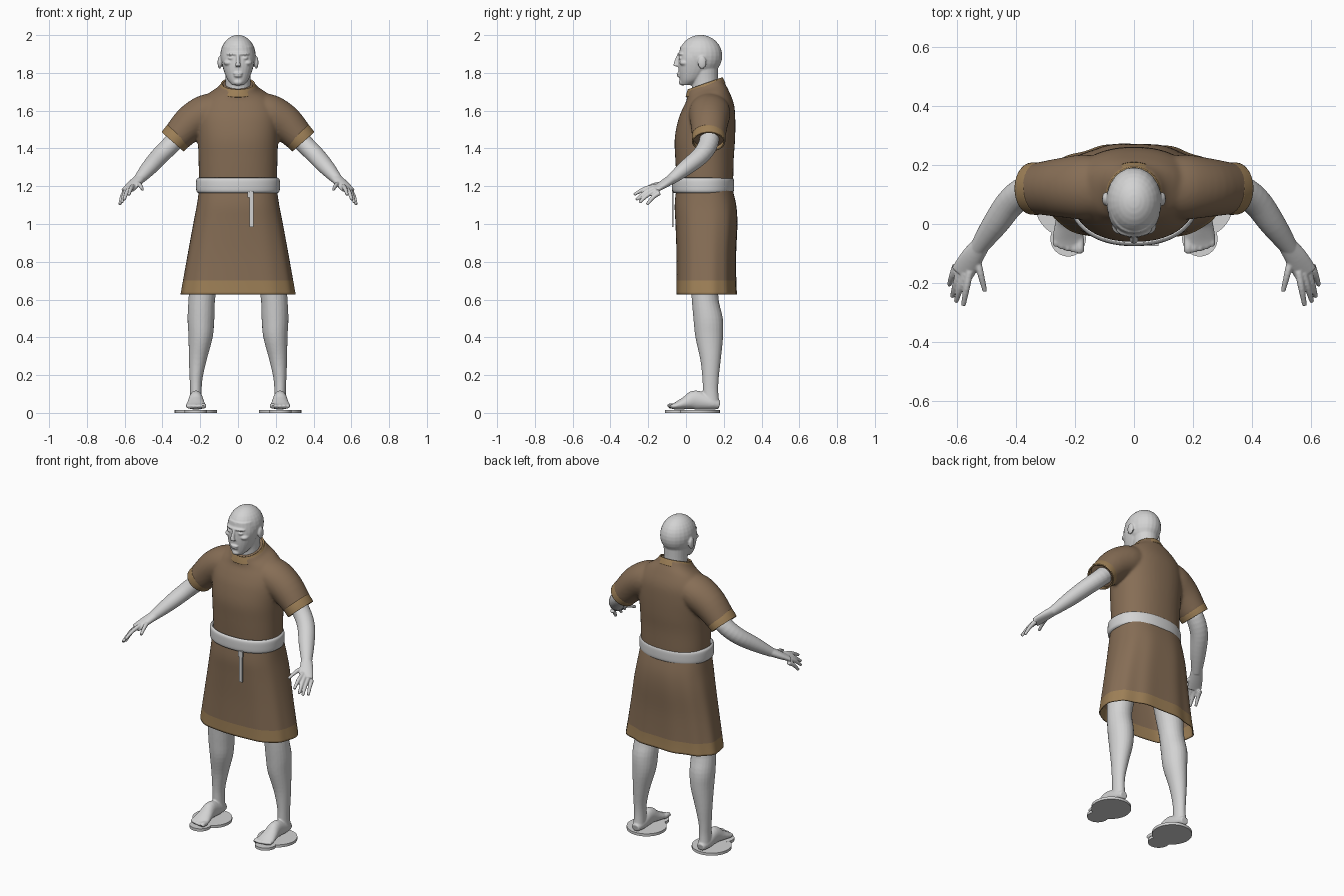
import bpy, bmesh, math
from mathutils import Vector, Matrix

if "Cube" in bpy.data.objects:
    bpy.data.objects.remove(bpy.data.objects["Cube"], do_unlink=True)


def material(name, rgb):
    m = bpy.data.materials.new(name)
    m.use_nodes = True
    m.diffuse_color = (*rgb, 1)
    bsdf = m.node_tree.nodes["Principled BSDF"]
    bsdf.inputs["Base Color"].default_value = (*rgb, 1)
    bsdf.inputs["Roughness"].default_value = 0.8
    return m


GREY = material("plain grey", (0.65, 0.65, 0.65))
BROWN = material("brown cloth", (0.24, 0.155, 0.092))
TAN = material("tan trim", (0.34, 0.215, 0.095))


def smooth_path(stations, steps):
    """Catmull-Rom through stations of x, y, z, two radii and an optional tilt."""
    p = [tuple(s) + (0,) * (6 - len(s)) for s in stations]
    out = []
    for i in range(len(p) - 1):
        a, b, c, d = p[max(i - 1, 0)], p[i], p[i + 1], p[min(i + 2, len(p) - 1)]
        for k in range(steps):
            t = k / steps
            out.append([0.5 * (2 * q + (r - o) * t + (2 * o - 5 * q + 4 * r - s) * t * t
                               + (3 * q - o - 3 * r + s) * t ** 3)
                        for o, q, r, s in zip(a, b, c, d)])
    return out + [list(p[-1])]


def loft(bm, stations, n=24, steps=4, power=2, caps=True, upright=False, fold=None):
    path = smooth_path(stations, steps)
    rings = []
    for i, (x, y, z, rx, ry, tilt) in enumerate(path):
        u, v = Vector((1, 0, 0)), Vector((0, 1, tilt))
        if not upright:
            t = Vector(path[min(i + 1, len(path) - 1)][:3]) - Vector(path[max(i - 1, 0)][:3])
            t.normalize()
            u = Vector((0, 0, 1)).cross(t).normalized()
            v = t.cross(u)
        ring = []
        for k in range(n):
            a = 2 * math.pi * k / n
            c, s = math.cos(a), math.sin(a)
            f = fold(a, i / (len(path) - 1)) if fold else 1
            ring.append(bm.verts.new(Vector((x, y, z))
                        + u * rx * f * math.copysign(abs(c) ** (2 / power), c)
                        + v * ry * f * math.copysign(abs(s) ** (2 / power), s)))
        rings.append(ring)
    for lo, hi in zip(rings, rings[1:]):
        for k in range(n):
            bm.faces.new((lo[k], lo[(k + 1) % n], hi[(k + 1) % n], hi[k]))
    if caps:
        bm.faces.new(rings[0][::-1])
        bm.faces.new(rings[-1])


def ball(bm, centre, size):
    bmesh.ops.create_uvsphere(bm, u_segments=24, v_segments=16, radius=1,
                              matrix=Matrix.Translation(centre) @ Matrix.Diagonal((*size, 1)))


def finish(name, bm, mats, voxel=0, relax=4, mirror=False, solid=0, rule=None):
    bmesh.ops.recalc_face_normals(bm, faces=bm.faces)
    for f in bm.faces:
        f.smooth = len(f.verts) == 4 or len(f.verts) == 3
        if rule:
            f.material_index = rule(f.calc_center_median())
    mesh = bpy.data.meshes.new(name)
    bm.to_mesh(mesh)
    bm.free()
    for m in mats:
        mesh.materials.append(m)
    ob = bpy.data.objects.new(name, mesh)
    bpy.context.collection.objects.link(ob)
    if voxel:
        r = ob.modifiers.new("blend", 'REMESH')
        r.mode, r.voxel_size, r.use_smooth_shade = 'VOXEL', voxel, True
        s = ob.modifiers.new("relax", 'SMOOTH')
        s.factor, s.iterations = 0.5, relax
    if solid:
        s = ob.modifiers.new("thickness", 'SOLIDIFY')
        s.thickness, s.offset = solid, -1
    if mirror:
        ob.modifiers.new("mirror", 'MIRROR')
    return ob


# Head: skull, face, neck and features blended together
bm = bmesh.new()
loft(bm, [(0, .105, 1.66, .07, .072), (0, .1, 1.75, .066, .07), (0, .095, 1.83, .07, .075)], upright=True)
ball(bm, (0, .077, 1.89), (.094, .115, .111))
loft(bm, [(0, .0, 1.735, .03, .026), (0, .025, 1.765, .056, .058), (0, .045, 1.82, .078, .085),
          (0, .055, 1.88, .089, .094), (0, .065, 1.94, .08, .095)], upright=True, power=2.2)
loft(bm, [(0, -.036, 1.895, .009, .01), (0, -.05, 1.86, .01, .012), (0, -.055, 1.835, .017, .013)], steps=3)
ball(bm, (0, -.018, 1.9), (.062, .027, .011))
ball(bm, (0, -.038, 1.797), (.026, .012, .006))
ball(bm, (0, -.036, 1.784), (.022, .012, .007))
ball(bm, (0, -.018, 1.75), (.026, .02, .017))
for s in (-1, 1):
    ball(bm, (s * .05, -.005, 1.853), (.026, .03, .016))
    ball(bm, (s * .036, -.028, 1.878), (.017, .012, .008))
    ball(bm, (s * .097, .085, 1.855), (.011, .023, .034))
finish("head", bm, [GREY], voxel=.0045, relax=3)

# Arm with palm, four fingers and thumb
bm = bmesh.new()
loft(bm, [(.27, .125, 1.51, .052, .052), (.345, .12, 1.43, .052, .05), (.41, .08, 1.365, .05, .047),
          (.47, .0, 1.298, .044, .041), (.53, -.085, 1.23, .029, .026)])
loft(bm, [(.515, -.065, 1.245, .03, .026), (.55, -.115, 1.213, .038, .022), (.583, -.168, 1.18, .04, .015)])
fingers = [((.557, -.16, 1.2), (.578, -.276, 1.155)), ((.574, -.165, 1.19), (.603, -.264, 1.128)),
           ((.59, -.157, 1.178), (.616, -.247, 1.113)), ((.603, -.14, 1.165), (.626, -.207, 1.102)),
           ((.535, -.105, 1.215), (.505, -.228, 1.182))]
for base, tip in fingers:
    a, b = Vector(base), Vector(tip)
    mid = a.lerp(b, .5) + Vector((0, 0, .009))
    loft(bm, [(*a, .013, .013), (*mid, .0115, .0115), (*b, .008, .008)], n=12)
finish("arms", bm, [GREY], voxel=.004, relax=3, mirror=True)

# Leg, foot and toes
bm = bmesh.new()
loft(bm, [(.13, .1, 1.0, .09, .09), (.165, .1, .8, .085, .085), (.19, .1, .62, .071, .071),
          (.196, .117, .5, .071, .078), (.198, .123, .4, .064, .073), (.213, .13, .28, .047, .054),
          (.222, .13, .18, .034, .043), (.223, .13, .11, .031, .041), (.223, .135, .04, .034, .043)], upright=True)
loft(bm, [(.223, .178, .042, .024, .022), (.223, .13, .052, .036, .036), (.223, .05, .068, .037, .051),
          (.223, 0, .053, .045, .035), (.223, -.045, .039, .053, .022), (.223, -.075, .033, .05, .013)])
for i in range(5):
    x, reach = .183 + i * .0205, -.094 + .0025 * i * i / 2
    r = .0145 if i == 0 else .0105
    loft(bm, [(x, -.05, .036, r, r), (x, reach + .012, .037, r, r), (x, reach, .031, r, r * .9)], n=12)
finish("legs", bm, [GREY], voxel=.005, relax=3, mirror=True)

# Flat plates under the feet
bm = bmesh.new()
for y, rx, ry in ((.067, .112, .112), (-.05, .06, .06)):
    bmesh.ops.create_cone(bm, cap_ends=True, segments=40, radius1=1, radius2=1, depth=.016,
                          matrix=Matrix.Translation((.223, y, .008)) @ Matrix.Diagonal((rx, ry, 1, 1)))
for v in bm.verts:
    if v.co.y < .0 and abs(v.co.x - .223) < .061 and v.co.z > .01:
        v.co.z = .0165
finish("foot_plates", bm, [GREY], mirror=True)

# Tunic body with short sleeves
bm = bmesh.new()
loft(bm, [(0, .1, 1.18, .203, .145), (0, .1, 1.24, .207, .15), (0, .098, 1.35, .209, .155),
          (0, .1, 1.45, .213, .16), (0, .109, 1.55, .217, .152, .03), (0, .117, 1.62, .205, .137, .1),
          (0, .115, 1.68, .165, .112, .22), (0, .105, 1.715, .11, .1, .32), (0, .102, 1.74, .09, .093, .35)],
     n=48, upright=True, power=2.25)
for s in (-1, 1):
    loft(bm, [(s * .1, .125, 1.615, .1, .085), (s * .17, .125, 1.585, .11, .1),
              (s * .25, .123, 1.535, .1, .095), (s * .33, .12, 1.452, .087, .079)], n=32)
finish("tunic_body", bm, [BROWN], voxel=.008, relax=9)

# Sleeve cuffs
bm = bmesh.new()
loft(bm, [(.314, .12, 1.471, .088, .081), (.331, .12, 1.452, .089, .08), (.346, .12, 1.435, .088, .078)],
     n=40, caps=False)
finish("sleeve_cuffs", bm, [TAN], mirror=True, solid=.008)

# Collar, tilted down toward the front
bm = bmesh.new()
loft(bm, [(0, .104, 1.708, .112, .106, .34), (0, .102, 1.728, .097, .099, .35), (0, .101, 1.745, .089, .092, .35)],
     n=40, caps=False, upright=True)
finish("collar", bm, [TAN], solid=.01)


# Skirt with folds that grow toward the hem, mostly at the back
def folds(a, s):
    back = .35 + .65 * max(0, math.sin(a))
    return 1 + .022 * s * back * math.sin(11 * a + .6) + .012 * s * math.sin(5 * a)


bm = bmesh.new()
loft(bm, [(0, .097, 1.19, .205, .148), (0, .103, 1.1, .218, .163), (0, .108, 1.0, .237, .164),
          (0, .107, .85, .264, .158), (0, .107, .7, .29, .158), (0, .108, .628, .302, .16)],
     n=96, caps=False, upright=True, power=2.5, fold=folds)
finish("tunic_skirt", bm, [BROWN, TAN], solid=.006, rule=lambda c: int(c.z < .7))

# Belt
bm = bmesh.new()
loft(bm, [(0, .09, z, .222 - d, .165 - d) for z, d in
          ((1.164, .012), (1.174, .002), (1.205, 0), (1.235, .002), (1.245, .012))],
     n=64, caps=False, upright=True, power=2.2)
finish("belt", bm, [GREY], solid=.02)

# Hanging belt end with its loop
bm = bmesh.new()
for x, z, w, h in ((.071, 1.08, .02, .19), (.067, 1.155, .032, .03)):
    bmesh.ops.create_cube(bm, size=1, matrix=Matrix.Translation((x, -.07, z)) @ Matrix.Diagonal((w, .01, h, 1)))
tail = finish("belt_end", bm, [GREY])
for p in tail.data.polygons:
    p.use_smooth = False
